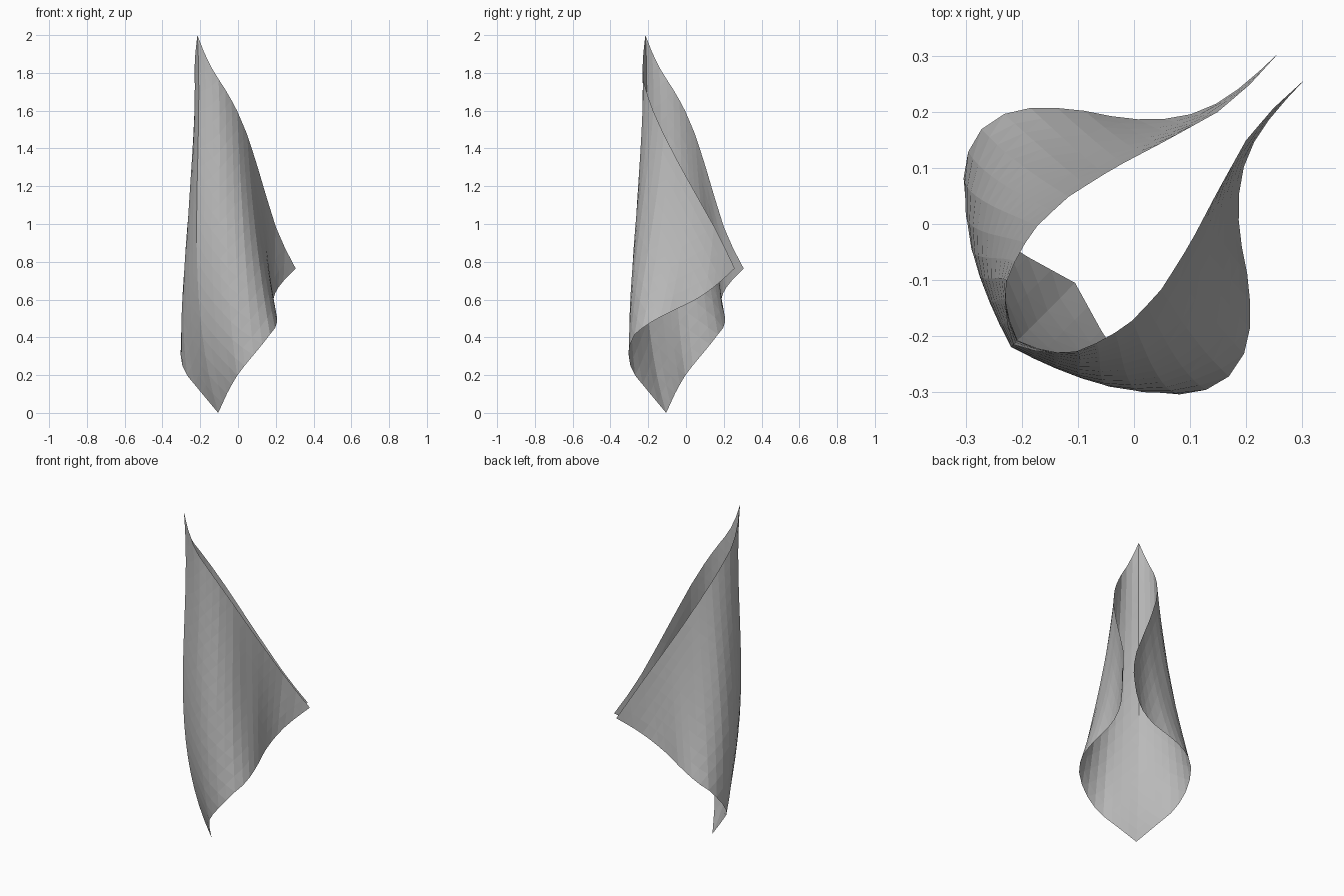
import bpy, bmesh
from mathutils import Vector

cube = bpy.data.objects.get("Cube")
if cube:
    bpy.data.objects.remove(cube, do_unlink=True)

COLUMNS = 20

# Lower and upper rim of one half, from the spine to the side corner
LOWER = [(-.105, -.105, 0), (-.05, -.205, .12), (0, -.275, .205), (.055, -.305, .275),
         (.115, -.302, .345), (.165, -.278, .41), (.197, -.23, .45), (.21, -.17, .49),
         (.202, -.09, .53), (.19, -.03, .56), (.184, .035, .59), (.195, .1, .63),
         (.22, .16, .675), (.26, .21, .72), (.305, .258, .765)]
UPPER = [(-.215, -.215, 2), (-.16, -.231, 1.86), (-.105, -.228, 1.77), (-.05, -.205, 1.685),
         (0, -.17, 1.59), (.05, -.115, 1.47), (.1, -.035, 1.315), (.15, .06, 1.145),
         (.2, .15, .985), (.25, .208, .87), (.305, .258, .765)]


def along(points, f):
    """Point at fraction f of the plan length of a polyline."""
    pts = [Vector(p) for p in points]
    lengths = [(b.xy - a.xy).length for a, b in zip(pts, pts[1:])]
    left = f * sum(lengths)
    for a, b, size in zip(pts, pts[1:], lengths):
        if left <= size:
            return a.lerp(b, left / size)
        left -= size
    return pts[-1]


def column(k):
    """Upright row of points, bowed outward at the spine and inward at the flare."""
    f, rows = k / COLUMNS, COLUMNS - k
    low, high = along(LOWER, f), along(UPPER, f)
    bow = Vector((-.07 * max(0, 1 - f / .3), -.07 * max(0, 1 - f / .45), 0))
    flare = Vector((-.02, .02, 0)) * max(0, 1 - abs(f - .5) / .35)
    ts = [i / rows for i in range(rows + 1)] if rows else [0]
    return [low.lerp(high, t) + bow * 6.75 * t * (1 - t) ** 2 + flare * 4 * t * (1 - t)
            for t in ts]


# Rolled sheet: two mirrored halves of triangle strips joined at the spine
bm = bmesh.new()
for swapped in (False, True):
    cols = [[bm.verts.new((p.y, p.x, p.z) if swapped else p) for p in column(k)]
            for k in range(COLUMNS + 1)]
    for a, b in zip(cols, cols[1:]):
        tris = [(a[i], b[i], a[i + 1]) for i in range(len(b))]
        tris += [(b[i], b[i + 1], a[i + 1]) for i in range(len(b) - 1)]
        for tri in tris:
            bm.faces.new(tri[::-1] if swapped else tri)
bmesh.ops.remove_doubles(bm, verts=bm.verts, dist=.0005)

mesh = bpy.data.meshes.new("rolled_sheet")
bm.to_mesh(mesh)
bm.free()
sheet = bpy.data.objects.new("rolled_sheet", mesh)
bpy.context.scene.collection.objects.link(sheet)

# Plain grey material
grey = bpy.data.materials.new("plain_grey")
grey.use_nodes = True
colour = (.5, .5, .5, 1)
grey.diffuse_color = colour
shader = next(n for n in grey.node_tree.nodes if n.type == 'BSDF_PRINCIPLED')
shader.inputs["Base Color"].default_value = colour
mesh.materials.append(grey)
